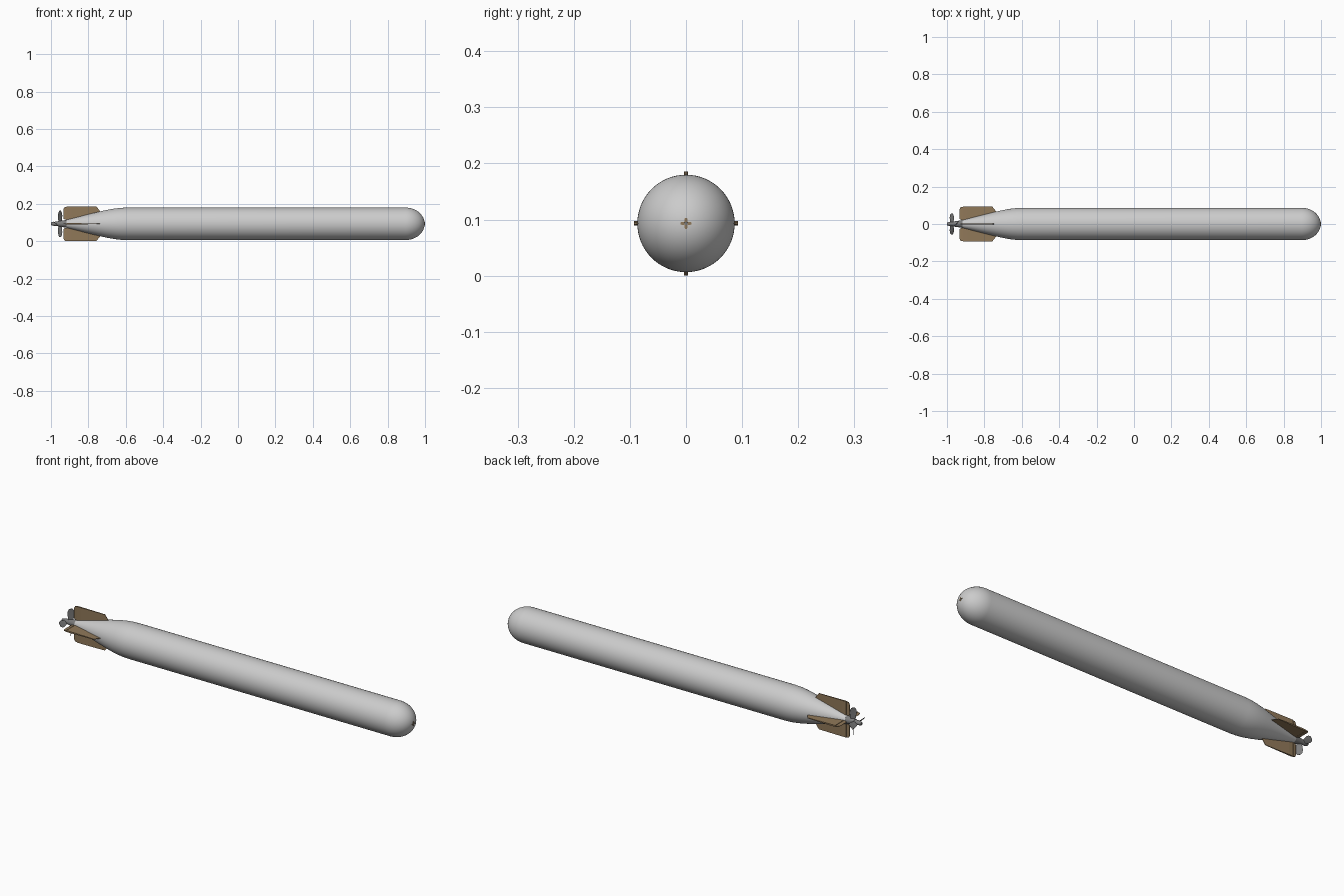
import bpy, bmesh, math
from mathutils import Matrix, Vector

if "Cube" in bpy.data.objects:
    bpy.data.objects.remove(bpy.data.objects["Cube"])

AXIS = 0.093     # height of the centre line
RADIUS = 0.0868


def material(name, rgb, metallic=0.0):
    m = bpy.data.materials.new(name)
    m.use_nodes = True
    m.diffuse_color = (*rgb, 1)
    m.node_tree.nodes["Principled BSDF"].inputs["Base Color"].default_value = (*rgb, 1)
    return m


light_grey = material("light_grey", (0.6, 0.6, 0.6))
dark_grey = material("dark_grey", (0.2, 0.2, 0.2))
tan = material("tan", (0.28, 0.19, 0.1))


def finish(bm, name, mat, smooth=True):
    bmesh.ops.recalc_face_normals(bm, faces=bm.faces)
    mesh = bpy.data.meshes.new(name)
    bm.to_mesh(mesh)
    bm.free()
    mesh.materials.append(mat)
    ob = bpy.data.objects.new(name, mesh)
    bpy.context.collection.objects.link(ob)
    ob.location.z = AXIS
    if smooth:
        bpy.ops.object.select_all(action='DESELECT')
        bpy.context.view_layer.objects.active = ob
        ob.select_set(True)
        bpy.ops.object.shade_smooth_by_angle(angle=math.radians(35))
    return ob


def lathe(name, profile, mat, steps=64):
    """Spin (x, radius) points around the long axis."""
    bm = bmesh.new()
    verts = [bm.verts.new((x, 0, r)) for x, r in profile]
    edges = [bm.edges.new(pair) for pair in zip(verts, verts[1:])]
    bmesh.ops.spin(bm, geom=verts + edges, cent=(0, 0, 0), axis=(1, 0, 0),
                   angle=math.tau, steps=steps)
    bmesh.ops.remove_doubles(bm, verts=bm.verts, dist=1e-5)
    return finish(bm, name, mat)


def loft(name, rings, mat, turn=0.0, smooth=False):
    """Skin a row of closed sections, cap the ends, roll about the long axis."""
    bm = bmesh.new()
    loops = [[bm.verts.new(p) for p in ring] for ring in rings]
    n = len(loops[0])
    for a, b in zip(loops, loops[1:]):
        for i in range(n):
            j = (i + 1) % n
            bm.faces.new((a[i], a[j], b[j], b[i]))
    bm.faces.new(loops[0])
    bm.faces.new(loops[-1])
    bm.transform(Matrix.Rotation(turn, 4, 'X'))
    return finish(bm, name, mat, smooth)


# Hull: tapered tail, straight middle, rounded nose
nose_start, nose_length = 0.895, 0.103
hull = [(-0.918, 0), (-0.918, 0.021), (-0.87, 0.033), (-0.8, 0.051),
        (-0.74, 0.0655), (-0.7, 0.0745), (-0.66, 0.0815), (-0.625, 0.0855), (-0.59, RADIUS)]
for i in range(17):
    a = i / 16 * math.pi / 2
    hull.append((nose_start + nose_length * math.sin(a), RADIUS * math.cos(a)))
lathe("hull", hull, light_grey)

# Propeller hubs and shaft end
lathe("front_hub", [(-0.915, 0), (-0.915, 0.021), (-0.935, 0.018), (-0.962, 0.014),
                    (-0.962, 0)], dark_grey, 32)
lathe("rear_hub", [(-0.963, 0), (-0.963, 0.0125), (-0.985, 0.0105), (-0.998, 0.008),
                   (-1.0, 0.006), (-1.0, 0)], dark_grey, 32)


# Four tail fins, each with a small rudder: stations are x, inner, outer, half thickness
def plate(stations):
    return [[(x, -t, lo), (x, t, lo), (x, t, hi), (x, -t, hi)] for x, lo, hi, t in stations]


fin = plate([(-0.735, 0.03, 0.064, 0.001), (-0.757, 0.03, 0.0925, 0.0015),
             (-0.89, 0.015, 0.0925, 0.004), (-0.913, 0.012, 0.0925, 0.0035)])
rudder = plate([(-0.915, 0.021, 0.0915, 0.003), (-0.926, 0.023, 0.0905, 0.0018),
                (-0.932, 0.027, 0.08, 0.0008)])
for i, side in enumerate(("top", "right", "bottom", "left")):
    turn = i * math.pi / 2
    loft(side + "_fin", fin, tan, turn)
    loft(side + "_rudder", rudder, tan, turn)


# Twisted blades of the two counter-turning propellers
def blade(name, x, length, turn, hand):
    rings = []
    for f, chord in ((0, 0.010), (0.3, 0.014), (0.6, 0.017), (0.85, 0.015), (1, 0.008)):
        r = 0.006 + f * (length - 0.006)
        pitch = hand * math.radians(35 + 20 * f)
        rot = Matrix.Rotation(pitch, 3, 'Z')
        t = 0.0022 - 0.0012 * f
        section = [(chord, 0), (0, t), (-chord, 0), (0, -t)]
        rings.append([rot @ Vector((u, v, r)) + Vector((x, 0, 0)) for u, v in section])
    loft(name, rings, dark_grey, turn, True)


for i, side in enumerate(("first", "second")):
    blade("front_propeller_blade_" + side, -0.951, 0.07, i * math.pi, 1)
    blade("rear_propeller_blade_" + side, -0.974, 0.056, (i + 0.5) * math.pi, -1)

# Nose fuse: small centre pin with four lugs
lathe("nose_pin", [(0.99, 0), (0.99, 0.004), (1.0, 0.003), (1.0, 0)], dark_grey, 16)
lug = [[(x, -0.003, 0.003), (x, 0.003, 0.003), (x, 0.002, 0.01), (x, -0.002, 0.01)]
       for x in (0.99, 0.9995)]
for i in range(4):
    loft("nose_lug", lug, tan, i * math.pi / 2)
